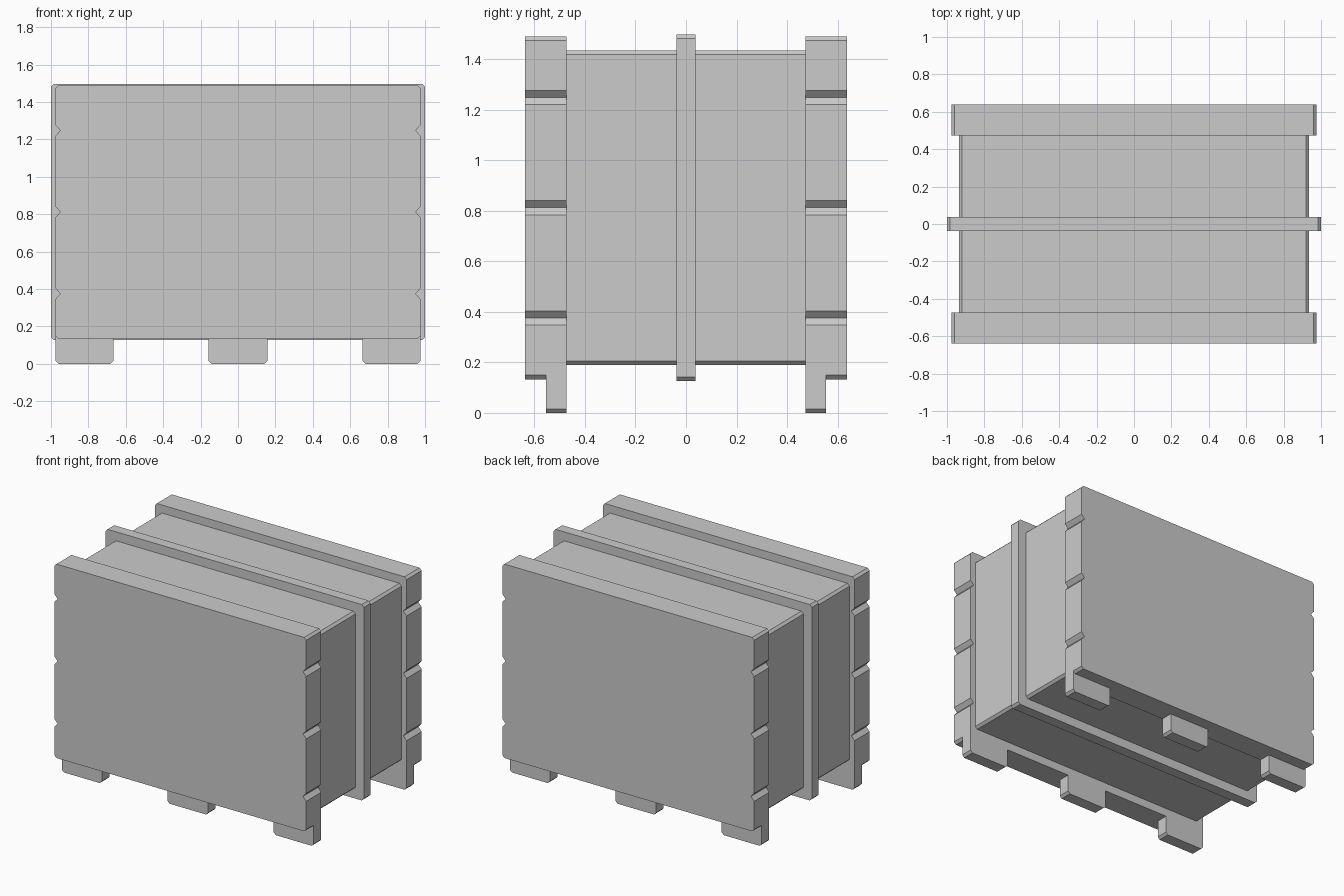
import bpy, bmesh

if "Cube" in bpy.data.objects:
    bpy.data.objects.remove(bpy.data.objects["Cube"])


def extrude_profile(name, pts, y0, y1):
    """Prism from an (x, z) outline, extruded along y."""
    bm = bmesh.new()
    face = bm.faces.new([bm.verts.new((x, y0, z)) for x, z in pts])
    res = bmesh.ops.extrude_face_region(bm, geom=[face], use_keep_orig=True)
    verts = [g for g in res["geom"] if isinstance(g, bmesh.types.BMVert)]
    bmesh.ops.translate(bm, verts=verts, vec=(0, y1 - y0, 0))
    bmesh.ops.recalc_face_normals(bm, faces=bm.faces)
    mesh = bpy.data.meshes.new(name)
    bm.to_mesh(mesh)
    bm.free()
    obj = bpy.data.objects.new(name, mesh)
    bpy.context.collection.objects.link(obj)
    return obj


def slab_outline(half, z0, z1, c, notches=()):
    """Symmetric chamfered rectangle with V notches on both sides."""
    right = [(half - c, z0), (half, z0 + c)]
    for z in notches:
        right += [(half, z - 0.028), (half - 0.025, z), (half, z + 0.028)]
    right += [(half, z1 - c), (half - c, z1)]
    return right + [(-x, z) for x, z in reversed(right)]


# Main body and the raised band around its middle
extrude_profile("crate_body", slab_outline(0.935, 0.19, 1.434, 0.016), -0.475, 0.475)
extrude_profile("middle_band", slab_outline(1.0, 0.126, 1.497, 0.016), -0.037, 0.037)

# Foot outlines; the outer one also fills the panel's corner chamfer
PANEL_Z, C = 0.133, 0.016
corner_foot = [(0.665, PANEL_Z), (0.665, C), (0.665 + C, 0), (0.975 - C, 0),
               (0.975, C), (0.975, PANEL_Z + C), (0.975 - C, PANEL_Z)]
centre_foot = [(-0.157, PANEL_Z), (-0.157, C), (-0.157 + C, 0),
               (0.157 - C, 0), (0.157, C), (0.157, PANEL_Z)]
feet = {"right": corner_foot,
        "centre": centre_foot,
        "left": [(-x, z) for x, z in corner_foot]}

# Notched end panels with three feet each, front and back
for side, s in (("front", -1), ("back", 1)):
    extrude_profile(f"{side}_panel",
                    slab_outline(0.975, PANEL_Z, 1.49, C, (0.375, 0.812, 1.248)),
                    s * 0.472, s * 0.638)
    for pos, outline in feet.items():
        extrude_profile(f"{side}_{pos}_foot", outline, s * 0.472, s * 0.555)
